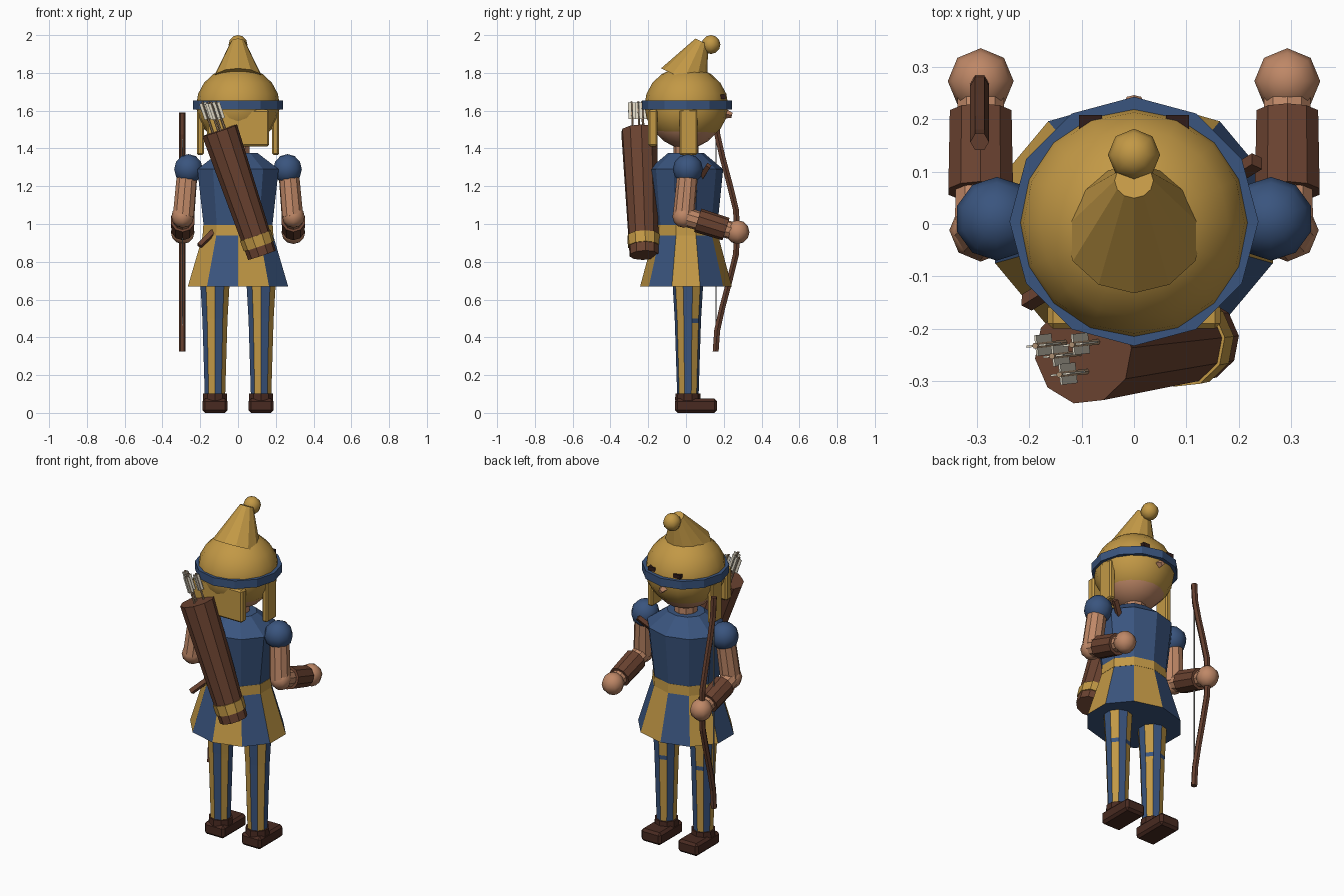
import bpy, bmesh, math
from mathutils import Vector, Matrix

if "Cube" in bpy.data.objects:
    bpy.data.objects.remove(bpy.data.objects["Cube"])


def material(name, r, g, b):
    m = bpy.data.materials.new(name)
    m.use_nodes = True
    m.diffuse_color = (r, g, b, 1)
    m.node_tree.nodes["Principled BSDF"].inputs["Base Color"].default_value = (r, g, b, 1)
    return m


GOLD = material("gold cloth", .54, .315, .06)
BLUE = material("blue cloth", .042, .09, .21)
SKIN = material("skin", .52, .245, .135)
LEATHER = material("leather", .145, .055, .03)
SHOE = material("dark leather", .065, .023, .015)
WOOD = material("bow wood", .13, .05, .028)
SHAFT = material("arrow shaft", .42, .28, .17)
FEATHER = material("feather", .72, .67, .55)
STRING = material("bow string", .3, .3, .28)
EYE = material("eye", .03, .012, .01)


def finish(name, bm, mats, smooth=False):
    bmesh.ops.recalc_face_normals(bm, faces=bm.faces)
    for f in bm.faces:
        f.smooth = smooth
    mesh = bpy.data.meshes.new(name)
    bm.to_mesh(mesh)
    bm.free()
    for m in mats:
        mesh.materials.append(m)
    ob = bpy.data.objects.new(name, mesh)
    bpy.context.collection.objects.link(ob)
    return ob


def tube(name, a, b, r1, r2, mat, sides=10):
    """Capped frustum from point a to point b."""
    a, b = Vector(a), Vector(b)
    rot = (b - a).to_track_quat('Z', 'Y').to_matrix().to_4x4()
    bm = bmesh.new()
    bmesh.ops.create_cone(bm, cap_ends=True, segments=sides, radius1=r1, radius2=r2,
                          depth=(b - a).length, matrix=Matrix.Translation((a + b) / 2) @ rot)
    return finish(name, bm, [mat])


def ball(name, center, r, mat, segs=8, rings=6, height=1, smooth=True):
    bm = bmesh.new()
    bmesh.ops.create_uvsphere(bm, u_segments=segs, v_segments=rings, radius=r,
                              matrix=Matrix.Translation(center) @ Matrix.Diagonal((1, 1, height, 1)))
    return finish(name, bm, [mat], smooth)


def box(name, lo, hi, mat, bevel=0):
    lo, hi = Vector(lo), Vector(hi)
    bm = bmesh.new()
    bmesh.ops.create_cube(bm, size=1, matrix=Matrix.Translation((lo + hi) / 2)
                          @ Matrix.Diagonal((*(hi - lo), 1)))
    if bevel:
        bmesh.ops.bevel(bm, geom=bm.edges, offset=bevel, segments=1, affect='EDGES')
    return finish(name, bm, [mat])


def stack(name, profile, mats, rule=None, x=0, y=0, squash=1, sides=10):
    """Capped stack of polygon rings (radius, z); rule(sector, row) picks the material."""
    bm = bmesh.new()
    rings = []
    for r, z in profile:
        angles = [math.tau * k / sides for k in range(sides)]
        rings.append([bm.verts.new((x + r * math.sin(t), y - r * squash * math.cos(t), z))
                      for t in angles])
    for row, (low, high) in enumerate(zip(rings, rings[1:])):
        for k in range(sides):
            j = (k + 1) % sides
            f = bm.faces.new((low[k], low[j], high[j], high[k]))
            f.material_index = rule(k, row) if rule else 0
    bm.faces.new(rings[0])
    bm.faces.new(rings[-1])
    return finish(name, bm, mats)


# Tunic, belt and two-colour skirt
stack("tunic", [(.19, .98), (.226, 1.29), (.11, 1.375)], [BLUE], squash=.87)
stack("belt", [(.197, .94), (.193, .995)], [GOLD], squash=.87)
stack("skirt", [(.279, .67), (.194, .945)], [BLUE, GOLD],
      lambda k, row: 1 - k % 2, squash=.87)
tube("neck", (0, 0, 1.35), (0, 0, 1.46), .065, .065, SKIN)

# Head, face and hair
ball("head", (0, 0, 1.6), .2, SKIN, 16, 10)
tube("nose", (0, .18, 1.59), (0, .243, 1.575), .035, .014, SKIN, 4)
for side, s in (("left", 1), ("right", -1)):
    box(side + "_eye", (s * .083 - .022, .17, 1.662), (s * .083 + .022, .208, 1.686), EYE)
    box(side + "_hair", (s * .199 - .018, -.035, 1.365), (s * .199 + .018, .06, 1.605), GOLD, .008)
box("back_hair", (-.165, -.2, 1.41), (.165, -.15, 1.605), GOLD, .01)

# Hat
ball("hat_dome", (0, .002, 1.625), .222, GOLD, 16, 10, .94)
stack("hat_band", [(.238, 1.607), (.238, 1.655)], [BLUE], y=.005, sides=12)
tube("hat_cone", (0, -.01, 1.767), (0, .083, 1.966), .135, .037, GOLD, 12)
ball("hat_pompom", (0, .132, 1.95), .05, GOLD)


def leg_colour(k, row):
    front_knee = row == 1 and 3 <= k <= 6
    return 0 if front_knee else k % 2


# Arms, legs and shoes
for side, s in (("left", 1), ("right", -1)):
    ball(side + "_shoulder", (s * .262, .01, 1.29), .08, BLUE, 10, 6)
    tube(side + "_upper_arm", (s * .288, -.012, 1.04), (s * .268, .01, 1.28), .058, .055, SKIN)
    ball(side + "_elbow", (s * .293, -.012, 1.04), .06, SKIN)
    tube(side + "_forearm", (s * .293, -.01, 1.04), (s * .293, .25, .962), .052, .046, SKIN)
    tube(side + "_bracer", (s * .293, .062, 1.02), (s * .293, .212, .973), .065, .062, LEATHER)
    ball(side + "_hand", (s * .293, .273, .957), .063, SKIN)
    stack(side + "_leg", [(.056, .07), (.069, .475), (.07, .5), (.082, .7)], [BLUE, GOLD],
          leg_colour, x=s * .122, y=.01)
    stack(side + "_shoe_collar", [(.068, .065), (.066, .102)], [SHOE], x=s * .122, y=.01)
    box(side + "_shoe", (s * .122 - .066, -.058, 0), (s * .122 + .066, .165, .075), SHOE, .014)

# Quiver with its strap
top, bottom = Vector((-.097, -.247, 1.495)), Vector((.127, -.222, .835))
axis = (top - bottom).normalized()
tube("quiver", bottom, top, .078, .098, LEATHER)
tube("quiver_band", bottom + axis * .05, bottom + axis * .11, .085, .087, GOLD)
tube("strap", (-.205, -.15, .885), (.235, .12, 1.31), .018, .018, LEATHER, 4)

# Arrows with crossed feathers
for i, (dx, dy) in enumerate(((-.04, .02), (.03, .022), (-.008, 0), (.006, -.035))):
    base = top + Vector((dx, dy, 0)) - axis * .1
    tube(f"arrow_shaft_{i + 1}", base, base + axis * .262, .006, .006, SHAFT, 6)
    rot = axis.to_track_quat('Z', 'Y').to_matrix().to_4x4()
    bm = bmesh.new()
    for w, d in ((.04, .004), (.004, .04)):
        bmesh.ops.create_cube(bm, size=1, matrix=Matrix.Translation(base + axis * .21)
                              @ rot @ Matrix.Diagonal((w, d, .09, 1)))
    finish(f"arrow_feathers_{i + 1}", bm, [FEATHER])

# Bow: mirrored limb points swept as a round curve
half = [(.272, 0), (.264, .12), (.232, .25), (.192, .4), (.165, .52), (.157, .632)]
path = [(y, .957 - h) for y, h in reversed(half)] + [(y, .957 + h) for y, h in half[1:]]
curve = bpy.data.curves.new("bow", 'CURVE')
curve.dimensions = '3D'
curve.bevel_depth = .018
curve.bevel_resolution = 1
curve.use_fill_caps = True
spline = curve.splines.new('POLY')
spline.points.add(len(path) - 1)
for p, (y, z) in zip(spline.points, path):
    p.co = (-.295, y, z, 1)
spline.use_smooth = False
curve.materials.append(WOOD)
bpy.context.collection.objects.link(bpy.data.objects.new("bow", curve))
tube("bow_string", (-.295, .158, .34), (-.295, .158, 1.575), .003, .003, STRING, 6)
